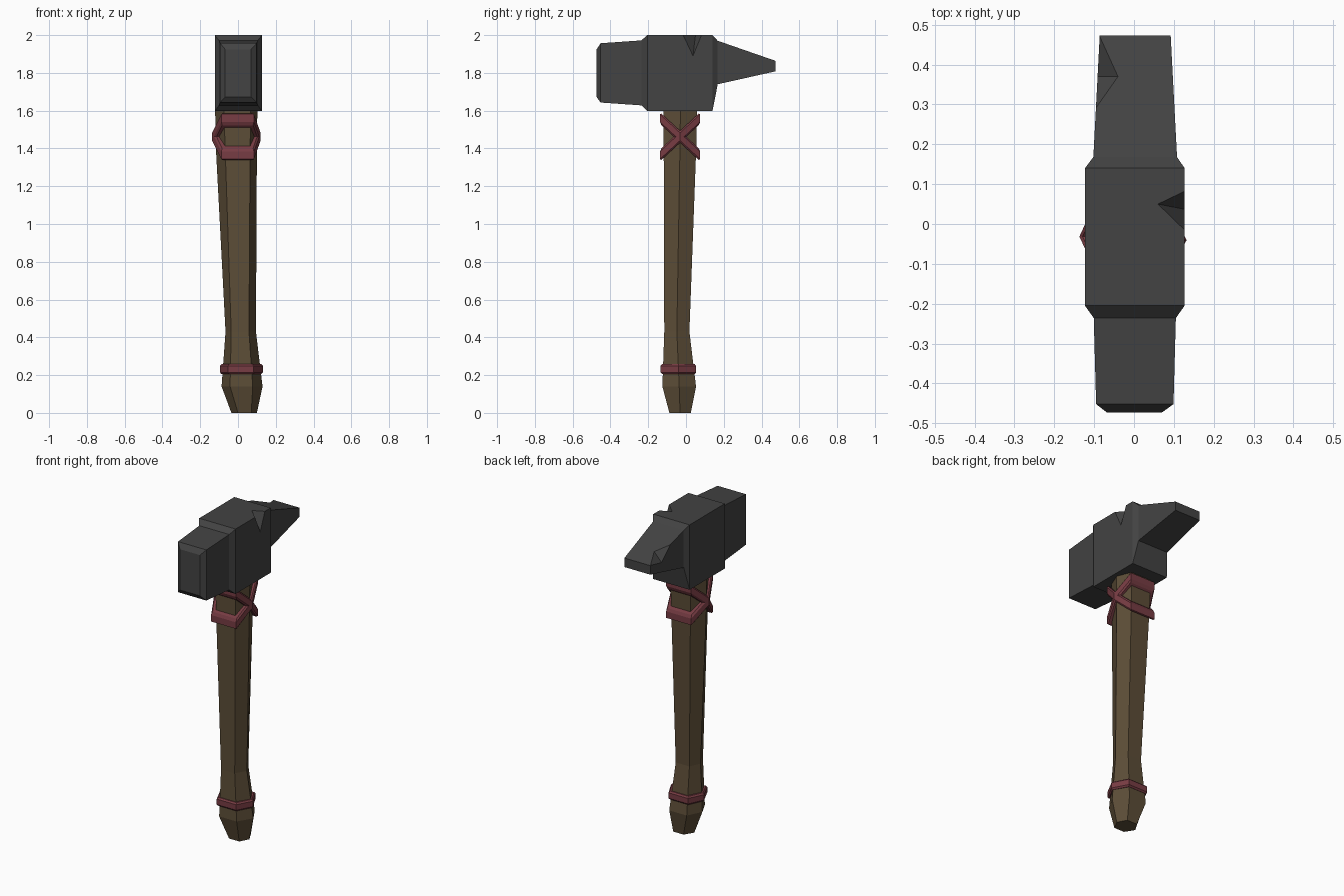
import bpy, bmesh
from mathutils import Vector

if "Cube" in bpy.data.objects:
    bpy.data.objects.remove(bpy.data.objects["Cube"])


def material(name, rgb):
    m = bpy.data.materials.new(name)
    m.diffuse_color = (*rgb, 1)
    m.use_nodes = True
    m.node_tree.nodes["Principled BSDF"].inputs["Base Color"].default_value = m.diffuse_color
    return m


IRON = material("dark iron", (0.056, 0.056, 0.056))
WOOD = material("brown wood", (0.107, 0.074, 0.038))
LEATHER = material("red leather", (0.185, 0.045, 0.056))


def finish(name, bm, mat):
    bmesh.ops.recalc_face_normals(bm, faces=bm.faces)
    me = bpy.data.meshes.new(name)
    bm.to_mesh(me)
    bm.free()
    ob = bpy.data.objects.new(name, me)
    bpy.context.collection.objects.link(ob)
    if mat:
        me.materials.append(mat)
    return ob


def loft(name, rings, mat, closed=False):
    """Skin a list of point rings; cap the ends or join last to first."""
    bm = bmesh.new()
    vs = [[bm.verts.new(p) for p in r] for r in rings]
    n = len(vs[0])
    pairs = list(zip(vs, vs[1:]))
    if closed:
        pairs.append((vs[-1], vs[0]))
    else:
        bm.faces.new(vs[0])
        bm.faces.new(vs[-1])
    for a, b in pairs:
        for i in range(n):
            j = (i + 1) % n
            bm.faces.new((a[i], a[j], b[j], b[i]))
    return finish(name, bm, mat)


def hexagon(z, xl, fl, fr, xr, yf, yb, slope=0.0, grow=0.0):
    """Six-sided ring: flat front and back, pointed left and right."""
    xl, xr, yf, yb = xl - grow, xr + grow, yf - grow, yb + grow
    fl, fr = fl - grow * 0.5, fr + grow * 0.5
    yc = (yf + yb) / 2
    pts = [(xl, yc), (fl, yf), (fr, yf), (xr, yc), (fr, yb), (fl, yb)]
    return [(x, y, z + slope * (y - yc)) for x, y in pts]


def strap(name, z, half, slope, dims):
    """Chamfered band wrapped around the handle."""
    profile = [(-0.01, -half), (0.012, -half), (0.02, -half * 0.65),
               (0.02, half * 0.65), (0.012, half), (-0.01, half)]
    rings = [hexagon(z + dz, *dims, slope=slope, grow=g) for g, dz in profile]
    return loft(name, rings, LEATHER, closed=True)


def chip(ob, a, b, c1, c2):
    """Cut a two-faced nick with valley a-b and rim corners c1, c2."""
    a, b, c1, c2 = map(Vector, (a, b, c1, c2))
    mid, d = (a + b) / 2, (b - a) * 0.3
    bm = bmesh.new()
    v = [bm.verts.new(p) for p in (a - d, b + d, 2 * c1 - mid, 2 * c2 - mid)]
    for i, j, k in ((0, 1, 2), (0, 1, 3), (0, 2, 3), (1, 2, 3)):
        bm.faces.new((v[i], v[j], v[k]))
    cutter = finish("chip_cutter", bm, None)
    cutter.hide_render = True
    mod = ob.modifiers.new("chip", "BOOLEAN")
    mod.operation, mod.solver, mod.object = "DIFFERENCE", "EXACT", cutter
    bpy.context.view_layer.objects.active = ob
    bpy.ops.object.modifier_apply(modifier=mod.name)
    bpy.data.objects.remove(cutter)


# Hammer head: rectangular sections from striking face to pick (y, xl, xr, zb, zt)
sections = [
    (-0.473, -0.068, 0.070, 1.672, 1.925),
    (-0.452, -0.095, 0.099, 1.643, 1.957),
    (-0.236, -0.101, 0.105, 1.628, 1.972),
    (-0.205, -0.123, 0.127, 1.597, 2.000),
    (0.140, -0.123, 0.127, 1.597, 2.000),
    (0.168, -0.102, 0.108, 1.740, 1.970),
    (0.473, -0.086, 0.092, 1.808, 1.864),
]
head = loft("hammer_head", [[(l, y, b), (r, y, b), (r, y, t), (l, y, t)]
                            for y, l, r, b, t in sections], IRON)
# Nicks in the block's top edge and the pick's left edge
chip(head, (0.06, 0.05, 2.0), (0.127, 0.037, 1.89),
     (0.127, -0.015, 2.0), (0.127, 0.082, 2.0))
chip(head, (-0.04, 0.37, 1.90), (-0.092, 0.37, 1.845),
     (-0.086, 0.473, 1.865), (-0.096, 0.29, 1.928))

# Handle: tapering hexagonal shaft with flared pommel (z, xl, fl, fr, xr, yf, yb)
shaft = [
    (0.00, -0.035, 0.000, 0.070, 0.100, -0.088, 0.025),
    (0.14, -0.087, -0.042, 0.078, 0.130, -0.125, 0.053),
    (0.43, -0.066, -0.036, 0.058, 0.095, -0.115, 0.018),
    (1.40, -0.117, -0.068, 0.064, 0.100, -0.118, 0.054),
    (1.65, -0.122, -0.076, 0.068, 0.103, -0.118, 0.060),
]
loft("handle", [hexagon(*s) for s in shaft], WOOD)

# Leather straps: crossed pair under the head, one band above the pommel
upper = (-0.117, -0.078, 0.074, 0.100, -0.118, 0.055)
strap("cross_strap_a", 1.462, 0.031, 0.93, upper)
strap("cross_strap_b", 1.462, 0.031, -0.93, upper)
strap("pommel_band", 0.232, 0.026, 0.0,
      (-0.076, -0.042, 0.072, 0.112, -0.115, 0.034))
